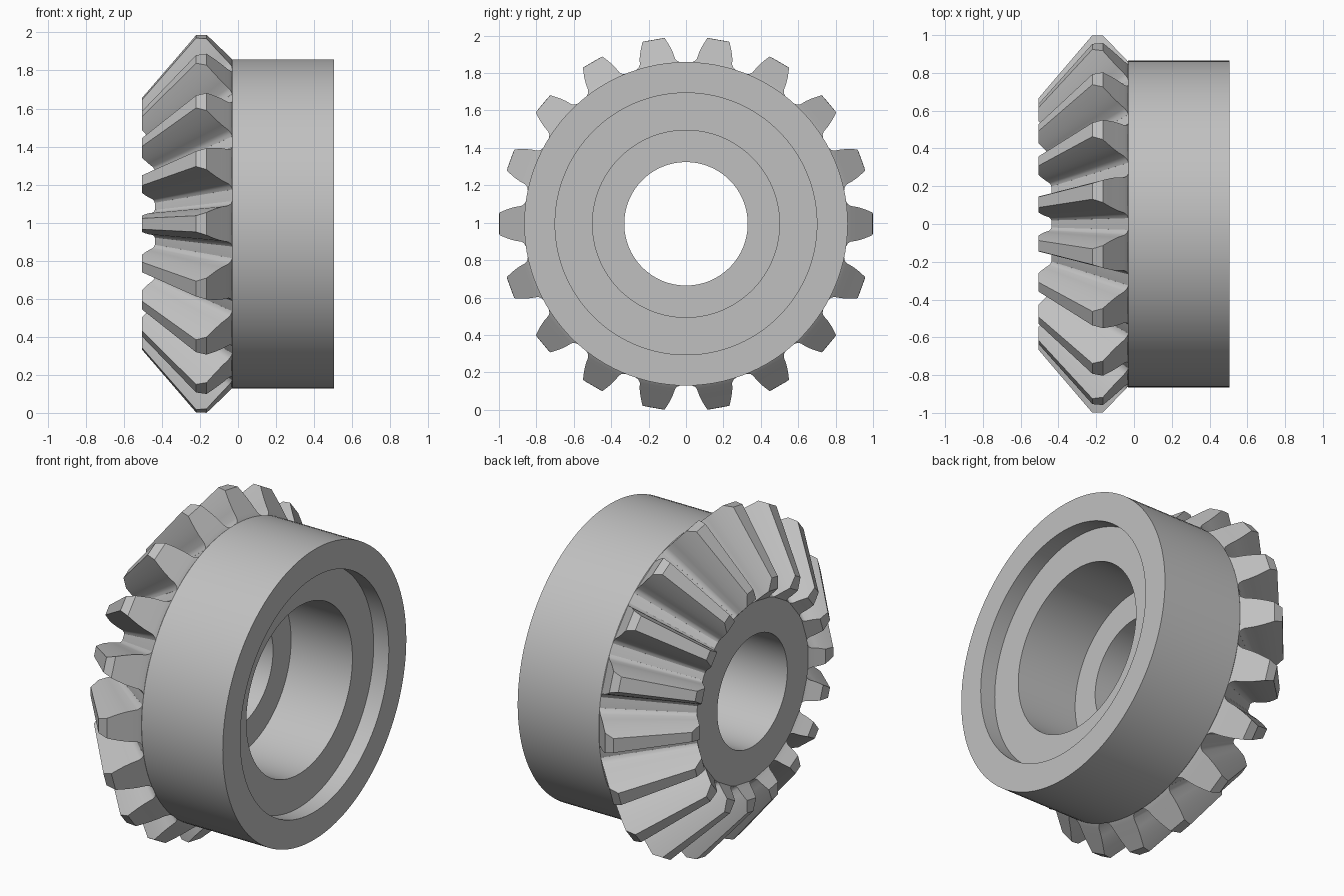
import bpy, bmesh
from math import radians, sin, cos, tau

cube = bpy.data.objects.get("Cube")
if cube:
    bpy.data.objects.remove(cube)

TEETH = 18
AXIS_Z = 0.994      # height of the shaft axis
APEX = -1.075       # point on the axis where all tooth lines meet
ROOT_X, ROOT_R = -0.03, 0.865
INNER = 0.61        # size of the small tooth end relative to the large end
FACE_X = -0.505     # plane trimming the small tooth ends
TIP_R = 1.0         # cylinder trimming the large tooth ends

steel = bpy.data.materials.new("plain_grey")
steel.use_nodes = True
grey = (0.53, 0.53, 0.53, 1)
steel.diffuse_color = grey
steel.node_tree.nodes["Principled BSDF"].inputs["Base Color"].default_value = grey


def finish(name, bm):
    """Turn a bmesh into a smooth-shaded object on the shaft axis."""
    bmesh.ops.recalc_face_normals(bm, faces=bm.faces)
    mesh = bpy.data.meshes.new(name)
    bm.to_mesh(mesh)
    bm.free()
    mesh.materials.append(steel)
    obj = bpy.data.objects.new(name, mesh)
    obj.location.z = AXIS_Z
    bpy.context.collection.objects.link(obj)
    bpy.ops.object.select_all(action="DESELECT")
    obj.select_set(True)
    bpy.context.view_layer.objects.active = obj
    bpy.ops.object.shade_smooth_by_angle(angle=radians(35))
    return obj


# Hub: stepped bore, rim and root cone revolved about the x axis
small_x = APEX + INNER * (ROOT_X - APEX)
profile = [
    (small_x, 0.33), (small_x, INNER * ROOT_R), (ROOT_X, ROOT_R),
    (0.505, ROOT_R), (0.505, 0.70), (0.405, 0.70),
    (0.405, 0.50), (0.0, 0.50), (0.0, 0.33),
]
bm = bmesh.new()
ring = [bm.verts.new((x, 0, r)) for x, r in profile]
edges = [bm.edges.new((a, b)) for a, b in zip(ring, ring[1:] + ring[:1])]
bmesh.ops.spin(bm, geom=ring + edges, cent=(0, 0, 0), axis=(1, 0, 0),
               angle=tau, steps=108, use_merge=True)
bmesh.ops.remove_doubles(bm, verts=bm.verts, dist=0.0001)
finish("hub", bm)

# Tooth outline on the back cone: radius and half width, root to tip
outline = [
    (0.845, 0.12), (0.865, 0.12), (0.872, 0.105), (0.885, 0.096),
    (0.92, 0.09), (0.95, 0.081), (0.975, 0.071), (1.0, 0.06), (1.03, 0.044),
]


def add_tooth(bm, turn):
    def point(x, r, angle):
        return bm.verts.new((x, r * cos(turn + angle), r * sin(turn + angle)))

    rows = []
    for r, half in outline:
        reach = ROOT_X - (r - ROOT_R) - APEX
        large = min(1, TIP_R / r)
        small = max(INNER, (FACE_X - APEX) / reach)
        rows.append([point(APEX + s * reach, s * r, side * half / r)
                     for s, side in ((large, -1), (large, 1), (small, 1), (small, -1))])
    for low, high in zip(rows, rows[1:]):
        for i in range(4):
            j = (i + 1) % 4
            bm.faces.new((low[i], low[j], high[j], high[i]))
    bm.faces.new(rows[0])
    bm.faces.new(rows[-1])


# Ring of tapered teeth
bm = bmesh.new()
for n in range(TEETH):
    add_tooth(bm, tau * n / TEETH)
finish("bevel_teeth", bm)
